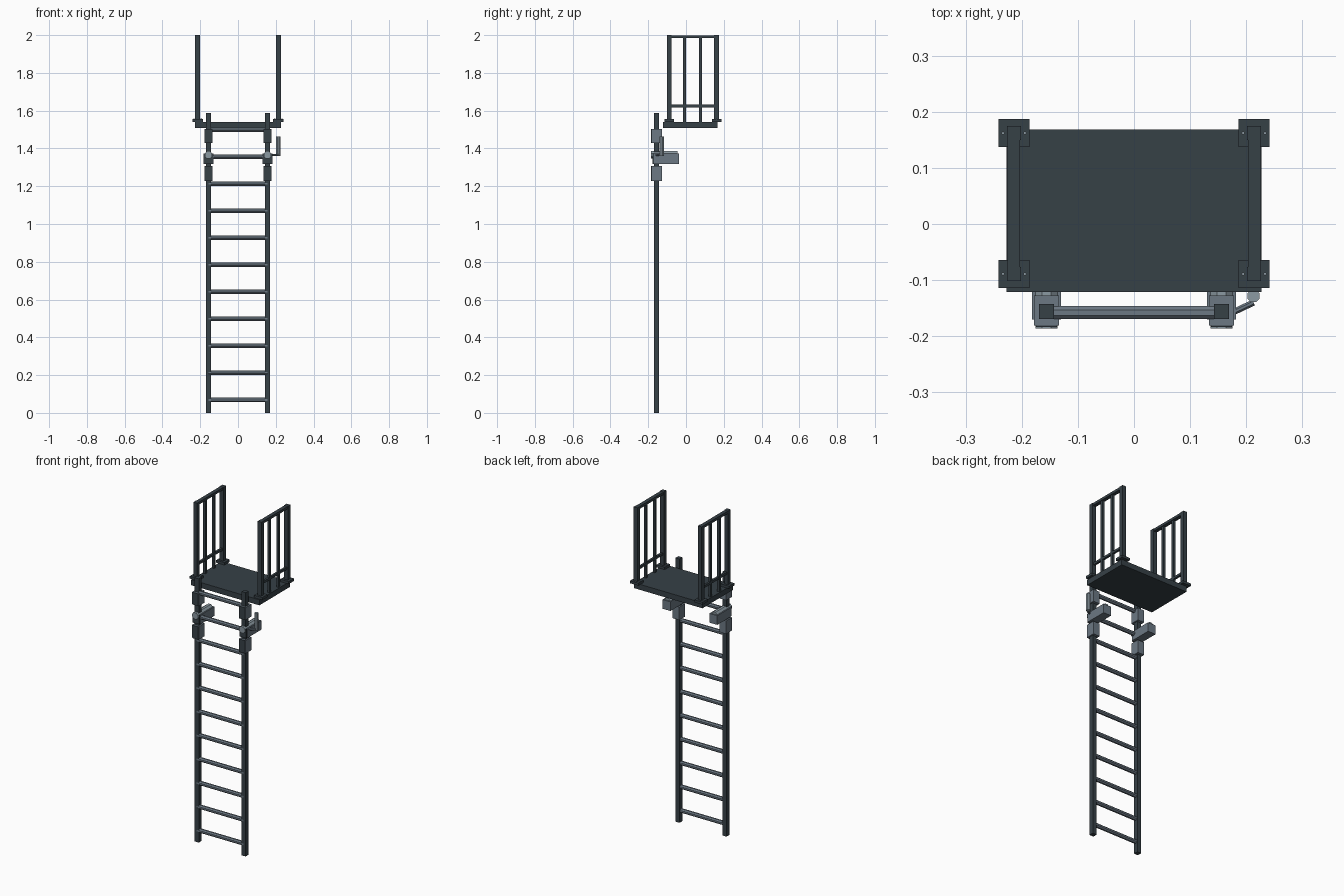
import bpy
import math
from mathutils import Vector

cube = bpy.data.objects.get("Cube")
if cube:
    bpy.data.objects.remove(cube, do_unlink=True)


def material(name, rgb):
    m = bpy.data.materials.new(name)
    m.use_nodes = True
    m.diffuse_color = (*rgb, 1)
    m.node_tree.nodes["Principled BSDF"].inputs["Base Color"].default_value = (*rgb, 1)
    return m


DARK = material("dark slate steel", (0.037, 0.052, 0.062))
GREY = material("blue grey steel", (0.15, 0.19, 0.23))
LIGHT = material("light steel", (0.26, 0.32, 0.36))


def finish(name, mat):
    ob = bpy.context.object
    ob.name = name
    ob.data.materials.append(mat)
    return ob


def box(name, mat, x, y, z):
    """Box from (low, high) ranges on each axis."""
    ranges = (x, y, z)
    bpy.ops.mesh.primitive_cube_add(size=1, location=[(a + b) / 2 for a, b in ranges])
    ob = finish(name, mat)
    for v in ob.data.vertices:
        for i, (a, b) in enumerate(ranges):
            v.co[i] *= b - a
    return ob


def around(c, width):
    return (c - width / 2, c + width / 2)


def rod(name, mat, start, end, radius, sides=8):
    a, b = Vector(start), Vector(end)
    bpy.ops.mesh.primitive_cylinder_add(vertices=sides, radius=radius, depth=(b - a).length,
                                        location=(a + b) / 2)
    ob = finish(name, mat)
    turn = (b - a).to_track_quat('Z', 'Y').to_matrix().to_4x4()
    # Half a step of spin puts flat sides up and down
    for v in ob.data.vertices:
        c, s = math.cos(math.pi / sides), math.sin(math.pi / sides)
        x, y, z = v.co
        v.co = turn @ Vector((c * x - s * y, s * x + c * y, z))
    return ob


RAIL_X, RAIL_Y = 0.156, -0.156

# Ladder rungs
for i in range(11):
    z = 0.069 + 0.143 * i
    rod(f"rung_{i + 1}", GREY, (-RAIL_X, -0.158, z), (RAIL_X, -0.158, z), 0.0125)

# Platform
box("platform", DARK, (-0.227, 0.227), (-0.121, 0.168), (1.508, 1.541))

for side, s in (("left", 1), ("right", -1)):
    rx, px = s * RAIL_X, s * 0.214

    # Ladder rail with its clamps
    box(f"{side}_ladder_rail", DARK, around(rx, 0.027), around(RAIL_Y, 0.027), (0, 1.587))
    for label, z in (("upper", (1.43, 1.504)), ("lower", (1.228, 1.306))):
        box(f"{side}_{label}_clamp", GREY, around(rx, 0.044), (-0.181, -0.127), z)
        box(f"{side}_{label}_clamp_face", DARK, around(rx, 0.038), (-0.184, -0.18), z)

    # Sliding latch block, bolt and front face
    box(f"{side}_latch_block", GREY, around(rx, 0.052), (-0.17, -0.037), (1.318, 1.373))
    box(f"{side}_latch_face", DARK, around(rx, 0.044), (-0.178, -0.169), (1.318, 1.373))
    rod(f"{side}_latch_bolt", LIGHT, (rx, -0.186, 1.366), (rx, -0.045, 1.366), 0.021)

    # Guard rail posts, base plates and screws
    for end, y in (("front", -0.089), ("back", 0.162)):
        box(f"{side}_{end}_post", DARK, around(px, 0.025), around(y, 0.025), (1.541, 2.0))
        box(f"{side}_{end}_base_plate", DARK, around(px, 0.055), around(y, 0.05), (1.541, 1.556))
        for k in (-1, 1):
            sx = px + k * 0.0195
            rod(f"{side}_{end}_screw", LIGHT, (sx, y, 1.55), (sx, y, 1.559), 0.003, 6)

    # Guard rail bars
    span = (-0.089, 0.162)
    box(f"{side}_top_bar", DARK, around(px, 0.022), span, (1.984, 1.999))
    box(f"{side}_lower_bar", DARK, around(px, 0.013), span, (1.618, 1.632))
    for i, y in enumerate((-0.008, 0.076)):
        box(f"{side}_baluster_{i + 1}", DARK, around(px, 0.014), around(y, 0.015), (1.541, 1.985))

# Crank handle on the left latch
rod("crank_arm", GREY, (0.156, -0.167, 1.366), (0.213, -0.14, 1.366), 0.006)
rod("crank_grip", LIGHT, (0.213, -0.128, 1.36), (0.213, -0.128, 1.462), 0.012)
